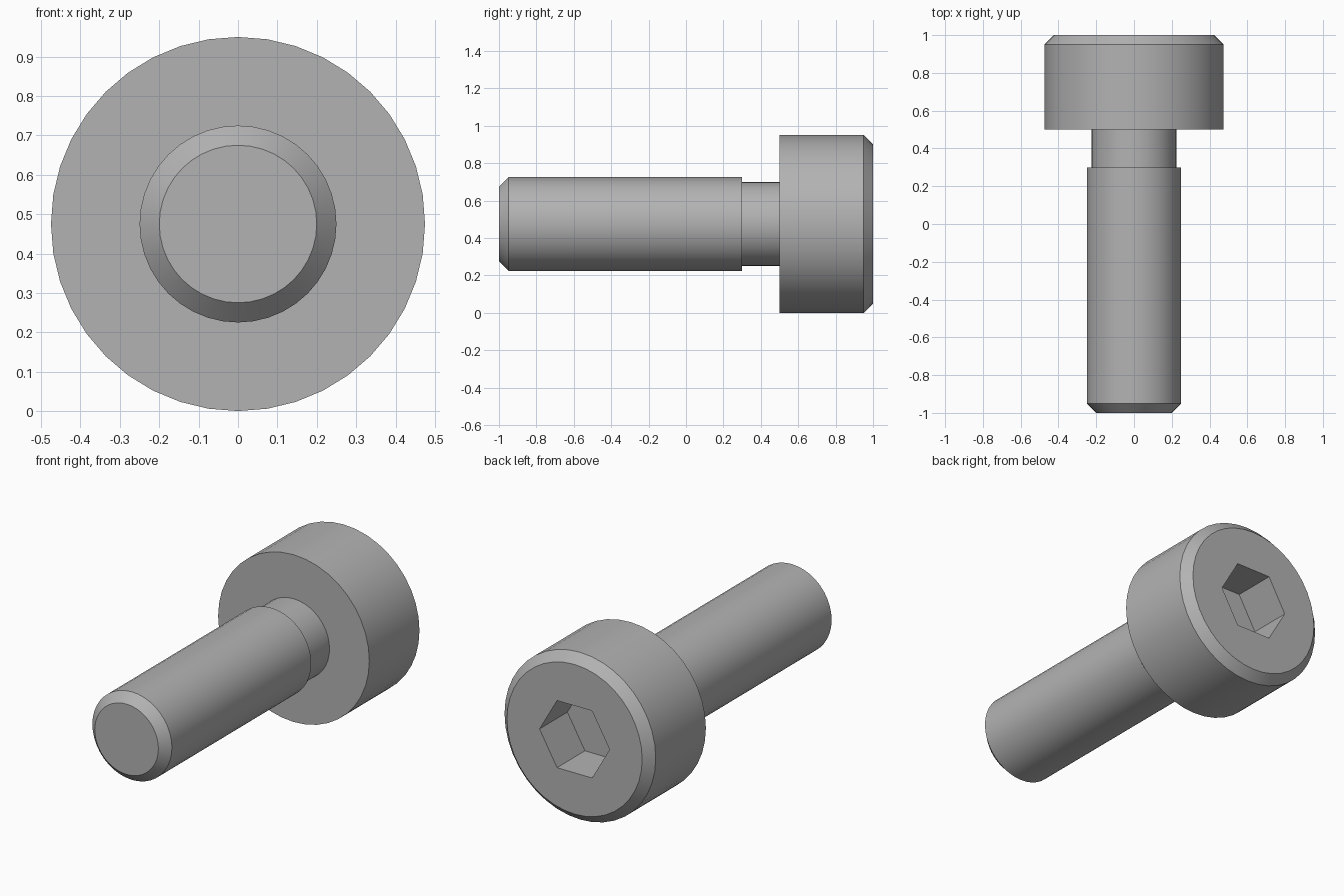
import bpy
import bmesh
from math import radians
from mathutils import Matrix

AXIS_Z = 0.475   # height of the bolt axis
SIDES = 40

cube = bpy.data.objects.get("Cube")
if cube:
    bpy.data.objects.remove(cube, do_unlink=True)

steel = bpy.data.materials.new("grey_steel")
steel.use_nodes = True
GREY = (0.45, 0.45, 0.45, 1)
steel.diffuse_color = GREY
steel.node_tree.nodes["Principled BSDF"].inputs["Base Color"].default_value = GREY


def lathe(name, profile, sides=SIDES):
    """Closed solid turned about the bolt axis from (radius, y) points."""
    bm = bmesh.new()
    rings = []
    for radius, y in profile:
        place = Matrix.Translation((0, y, AXIS_Z)) @ Matrix.Rotation(radians(90), 4, "X")
        # Turn each ring so that a corner points straight up
        place = place @ Matrix.Rotation(radians(90), 4, "Z")
        rings.append(bmesh.ops.create_circle(
            bm, segments=sides, radius=radius, matrix=place)["verts"])
    for a, b in zip(rings, rings[1:]):
        for i in range(sides):
            j = (i + 1) % sides
            bm.faces.new((a[i], a[j], b[j], b[i]))
    bm.faces.new(rings[0])
    bm.faces.new(rings[-1])
    bmesh.ops.recalc_face_normals(bm, faces=bm.faces)
    mesh = bpy.data.meshes.new(name)
    bm.to_mesh(mesh)
    bm.free()
    mesh.materials.append(steel)
    obj = bpy.data.objects.new(name, mesh)
    bpy.context.collection.objects.link(obj)
    return obj


def activate(obj):
    bpy.ops.object.select_all(action="DESELECT")
    obj.select_set(True)
    bpy.context.view_layer.objects.active = obj


# Shank with chamfered tip and relieved neck, seated inside the head
shank = lathe("shank", [(0.2, -1), (0.25, -0.95), (0.25, 0.3),
                        (0.225, 0.3), (0.225, 0.55)])

# Cylindrical head with chamfered rim
head = lathe("head", [(0.475, 0.5), (0.475, 0.95), (0.425, 1)])

# Hexagonal key socket
cutter = lathe("socket_cutter", [(0.22, 0.75), (0.22, 1.1)], sides=6)
cutter.hide_render = True
cut = head.modifiers.new("socket", "BOOLEAN")
cut.operation = "DIFFERENCE"
cut.solver = "EXACT"
cut.object = cutter
activate(head)
bpy.ops.object.modifier_apply(modifier=cut.name)
bpy.data.objects.remove(cutter, do_unlink=True)

for part in (shank, head):
    activate(part)
    bpy.ops.object.shade_smooth_by_angle(angle=radians(30))
